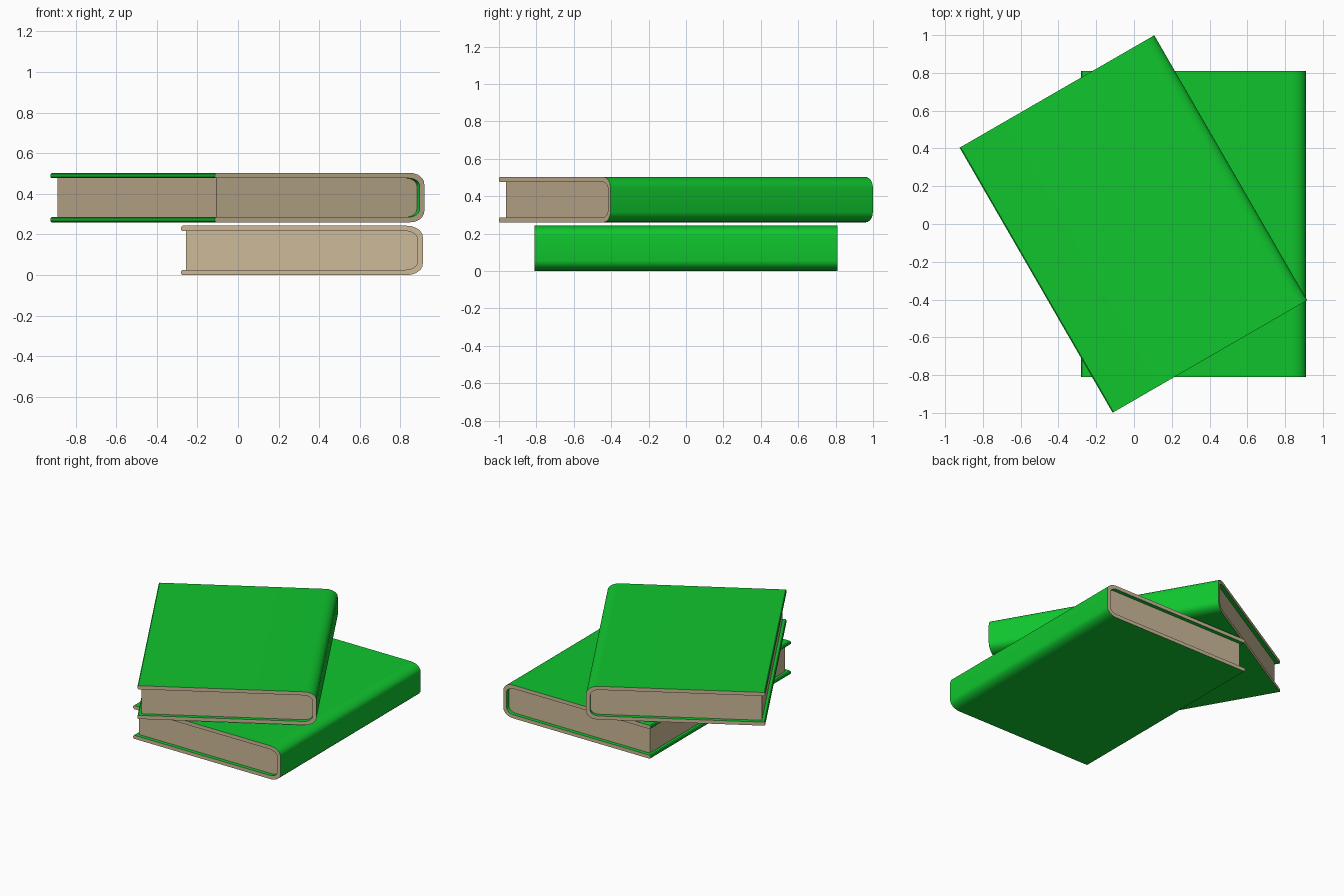
import bpy, bmesh, math

if "Cube" in bpy.data.objects:
    bpy.data.objects.remove(bpy.data.objects["Cube"])

W, L, H, T = 1.19, 1.62, 0.243, 0.026   # book width, length, thickness, cover board


def material(name, rgb):
    m = bpy.data.materials.new(name)
    m.diffuse_color = (*rgb, 1)
    m.use_nodes = True
    m.node_tree.nodes["Principled BSDF"].inputs["Base Color"].default_value = m.diffuse_color
    return m


green = material("cover_green", (0.005, 0.56, 0.027))
tan = material("paper_tan", (0.61, 0.49, 0.315))


def spine_side(x0, x1, z0, z1, rx, rz, n=6):
    """Open profile: bottom fore edge, round spine, top fore edge."""
    pts = [(x0, z0)]
    for cz, start, sign in ((z0 + rz, -90, 0), (z1 - rz, 0, 1)):
        for i in range(n + 1):
            a = math.radians(start + 90 * i / n)
            pts.append((x1 - rx + rx * math.cos(a), cz + rz * math.sin(a)))
    return pts + [(x0, z1)]


def extrude(name, pts, half, loc, angle, mats, end_index):
    bm = bmesh.new()
    face = bm.faces.new([bm.verts.new((x, -half, z)) for x, z in pts])
    out = bmesh.ops.extrude_face_region(bm, geom=[face], use_keep_orig=True)
    for v in out["geom"]:
        if isinstance(v, bmesh.types.BMVert):
            v.co.y = half
    bmesh.ops.recalc_face_normals(bm, faces=bm.faces[:])
    # head and tail ends get their own colour
    for f in bm.faces:
        if abs(f.normal.y) > 0.9:
            f.material_index = end_index
    bmesh.ops.triangulate(bm, faces=[f for f in bm.faces if len(f.verts) > 4])
    me = bpy.data.meshes.new(name)
    bm.to_mesh(me)
    bm.free()
    for m in mats:
        me.materials.append(m)
    ob = bpy.data.objects.new(name, me)
    bpy.context.collection.objects.link(ob)
    ob.location = loc
    ob.rotation_euler.z = math.radians(angle)
    bpy.context.view_layer.objects.active = ob
    ob.select_set(True)
    bpy.ops.object.shade_smooth_by_angle(angle=math.radians(35))
    ob.select_set(False)


def book(name, loc, angle):
    # wrap-around cover: outer profile forward, inner profile back
    outer = spine_side(-W / 2, W / 2, 0, H, 0.08, 0.055)
    inner = spine_side(-W / 2, W / 2 - T, T, H - T, 0.06, 0.04)
    c = 0.006   # softened fore edges
    tip_low = [(-W / 2, T - c), (-W / 2, c), (-W / 2 + c, 0)]
    tip_top = [(-W / 2 + c, H), (-W / 2, H - c), (-W / 2, H - T + c)]
    back = inner[::-1]
    back[0] = (-W / 2 + c, H - T)
    back[-1] = (-W / 2 + c, T)
    extrude(name + "_cover", tip_low + outer[1:-1] + tip_top + back,
            L / 2, loc, angle, [green, tan], 1)
    # page block, set back from the cover edges
    pages = spine_side(-W / 2 + 0.025, W / 2 - T, T, H - T, 0.06, 0.04)
    extrude(name + "_pages", pages, L / 2 - 0.028, loc, angle, [tan], 0)


book("lower_book", (0.315, 0, 0), 0)
book("upper_book", (-0.003, 0, 0.26), 30)
